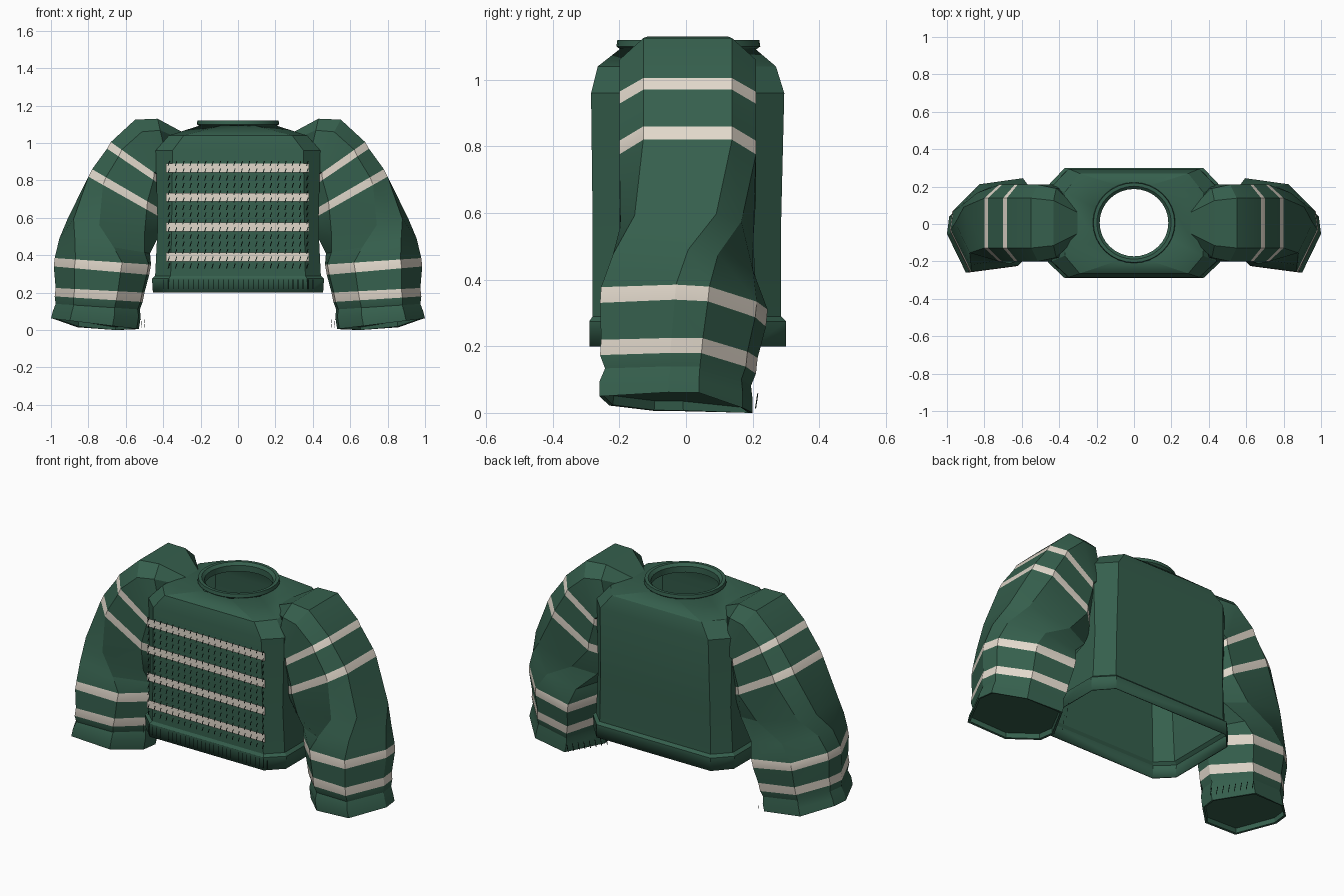
import bpy, bmesh, math
from mathutils import Vector

cube = bpy.data.objects.get("Cube")
if cube:
    bpy.data.objects.remove(cube, do_unlink=True)


def material(name, rgb):
    m = bpy.data.materials.new(name)
    m.use_nodes = True
    m.diffuse_color = (*rgb, 1)
    m.node_tree.nodes["Principled BSDF"].inputs["Base Color"].default_value = (*rgb, 1)
    return m


GREEN = material("green wool", (0.036, 0.115, 0.074))
CREAM = material("cream wool", (0.76, 0.69, 0.60))
DARK = material("dark thread", (0.008, 0.022, 0.016))


def finish(name, bm, mats, normals=True):
    if normals:
        bmesh.ops.recalc_face_normals(bm, faces=bm.faces)
    me = bpy.data.meshes.new(name)
    bm.to_mesh(me)
    bm.free()
    for m in mats:
        me.materials.append(m)
    me.shade_smooth()
    me.set_sharp_from_angle(angle=math.radians(25))
    ob = bpy.data.objects.new(name, me)
    bpy.context.collection.objects.link(ob)
    return ob


def loft(name, rings, mats, striped=(), caps=False):
    """Skin closed rings; the bands listed in striped get the second material."""
    bm = bmesh.new()
    loops = [[bm.verts.new(p) for p in r] for r in rings]
    n = len(loops[0])
    for k, (a, b) in enumerate(zip(loops, loops[1:])):
        for i in range(n):
            j = (i + 1) % n
            f = bm.faces.new((a[i], a[j], b[j], b[i]))
            f.material_index = int(k in striped)
    if caps:
        bm.faces.new(loops[0])
        bm.faces.new(loops[-1])
    return finish(name, bm, mats)


def quads(name, corner_sets, mat):
    bm = bmesh.new()
    for corners in corner_sets:
        bm.faces.new([bm.verts.new(c) for c in corners])
    return finish(name, bm, [mat], normals=False)


# Torso: chamfered box rings of (z, half width, flat half width, front, back, side depth)
def torso_ring(z, hx, fx, yf, yb, sy):
    half = [(hx, -sy), (hx, sy), (fx, yb)]
    pts = half + [(-fx, yb), (-hx, sy), (-hx, -sy), (-fx, yf), (fx, yf)]
    return [(x, y, z) for x, y in pts]


body = [
    (0.20, 0.455, 0.37, -0.29, 0.30, 0.205),
    (0.275, 0.46, 0.37, -0.29, 0.30, 0.205),
    (0.29, 0.443, 0.36, -0.28, 0.285, 0.20),
    (0.55, 0.43, 0.355, -0.28, 0.285, 0.20),
    (0.96, 0.44, 0.35, -0.285, 0.295, 0.20),
    (1.04, 0.37, 0.29, -0.265, 0.27, 0.17),
    (1.095, 0.20, 0.085, -0.195, 0.205, 0.085),
]
torso = loft("torso", [torso_ring(*r) for r in body], [GREEN])
shell = torso.modifiers.new("thickness", "SOLIDIFY")
shell.thickness = 0.006
shell.offset = -1

# Collar: revolved band around the neck opening
profile = [(0.18, 1.07), (0.18, 1.105), (0.195, 1.12), (0.213, 1.12),
           (0.216, 1.10), (0.20, 1.088), (0.20, 1.07), (0.18, 1.07)]
SEGS = 32
collar_rings = []
for r, z in profile:
    angles = [2 * math.pi * i / SEGS for i in range(SEGS)]
    collar_rings.append([(r * 1.02 * math.cos(a), 0.007 + r * math.sin(a), z) for a in angles])
loft("collar", collar_rings, [GREEN])

# Sleeves: eight-sided rings that twist towards the front below the elbow
UPPER = [(1, -.65), (1, .65), (.6, 1), (-.6, 1), (-1, .65), (-1, -.65), (-.6, -1), (.6, -1)]
LOWER = [(.57, -1), (1, -.1), (.95, .3), (.4, .87), (-.5, 1), (-1, .1), (-.95, -.3), (-.4, -.87)]


def sleeve_ring(side, outer, inner, yf, yb, twist):
    mid = [(o + i) / 2 for o, i in zip(outer, inner)]
    arm = [(o - i) / 2 for o, i in zip(outer, inner)]
    ring = []
    for p, q in zip(UPPER, LOWER):
        u, v = (a + (b - a) * twist for a, b in zip(p, q))
        y = (yf + yb) / 2 + v * (yb - yf) / 2
        # lower rings droop towards the back
        z = mid[1] + u * arm[1] - 0.25 * twist * max(y - 0.05, 0)
        ring.append((side * (mid[0] + u * arm[0]), y, max(z, 0)))
    return ring


# (outer point, inner point, front, back, twist)
arm = [
    ((0.30, 1.06), (0.36, 0.88), -0.08, 0.09, 0),
    ((0.43, 1.13), (0.36, 0.82), -0.18, 0.19, 0),
    ((0.55, 1.125), (0.37, 0.80), -0.20, 0.21, 0),
    ((0.68, 1.005), (0.39, 0.80), -0.20, 0.21, 0),
    ((0.70, 0.97), (0.39, 0.76), -0.20, 0.21, 0),
    ((0.78, 0.86), (0.41, 0.645), -0.20, 0.21, 0),
    ((0.80, 0.82), (0.41, 0.60), -0.20, 0.21, 0),
    ((0.91, 0.60), (0.43, 0.49), -0.205, 0.21, 0.3),
    ((0.955, 0.49), (0.47, 0.41), -0.235, 0.225, 0.8),
    ((0.98, 0.385), (0.465, 0.35), -0.255, 0.245, 1),
    ((0.985, 0.34), (0.475, 0.295), -0.258, 0.24, 1),
    ((0.975, 0.225), (0.50, 0.20), -0.255, 0.215, 1),
    ((0.98, 0.18), (0.51, 0.15), -0.258, 0.21, 1),
    ((0.975, 0.14), (0.525, 0.11), -0.243, 0.195, 1),
    ((0.99, 0.10), (0.52, 0.07), -0.26, 0.20, 1),
    ((1.00, 0.062), (0.53, 0.005), -0.26, 0.20, 1),
    ((0.988, 0.064), (0.542, 0.007), -0.248, 0.188, 1),
    ((0.985, 0.09), (0.545, 0.035), -0.245, 0.185, 1),
]
for side, label in ((1, "left"), (-1, "right")):
    loft(label + "_sleeve", [sleeve_ring(side, *s) for s in arm],
         [GREEN, CREAM], striped=(3, 5, 9, 11), caps=True)

# Chest stripes
stripes = []
for z in (0.39, 0.55, 0.71, 0.867):
    stripes.append([(x, -0.292, z + h) for x, h in
                    ((-0.385, -0.024), (0.38, -0.024), (0.38, 0.024), (-0.385, 0.024))])
quads("chest_stripes", stripes, CREAM)


# Thread marks: thin quads around a centre, along a surface direction, with a slant
def stitch(centre, along, width, height, slant=0.0):
    c, a = Vector(centre), Vector(along).normalized()
    up = Vector((0, 0, height / 2)) + a * slant
    w = a * width / 2
    return [c - up - w, c - up + w, c + up + w, c + up - w]


chest = []
for row in range(15):
    for col in range(20):
        chest.append(stitch((-0.37 + col * 0.039, -0.30, 0.342 + row * 0.0392),
                            (1, 0, 0), 0.005, 0.026, 0.004))
quads("chest_stitches", chest, DARK)

hem = [stitch((-0.40 + i * 0.0267, -0.30, 0.245), (1, 0, 0), 0.003, 0.05) for i in range(31)]
quads("hem_stitches", hem, DARK)

# Cuff marks on the inner back face of each sleeve
for side, label in ((1, "left"), (-1, "right")):
    a, b = Vector((side * 0.50, 0.02, 0.035)), Vector((side * 0.62, 0.212, 0.035))
    marks = [stitch(a.lerp(b, i / 7), b - a, 0.004, 0.045, 0.004) for i in range(8)]
    quads(label + "_cuff_stitches", marks, DARK)
